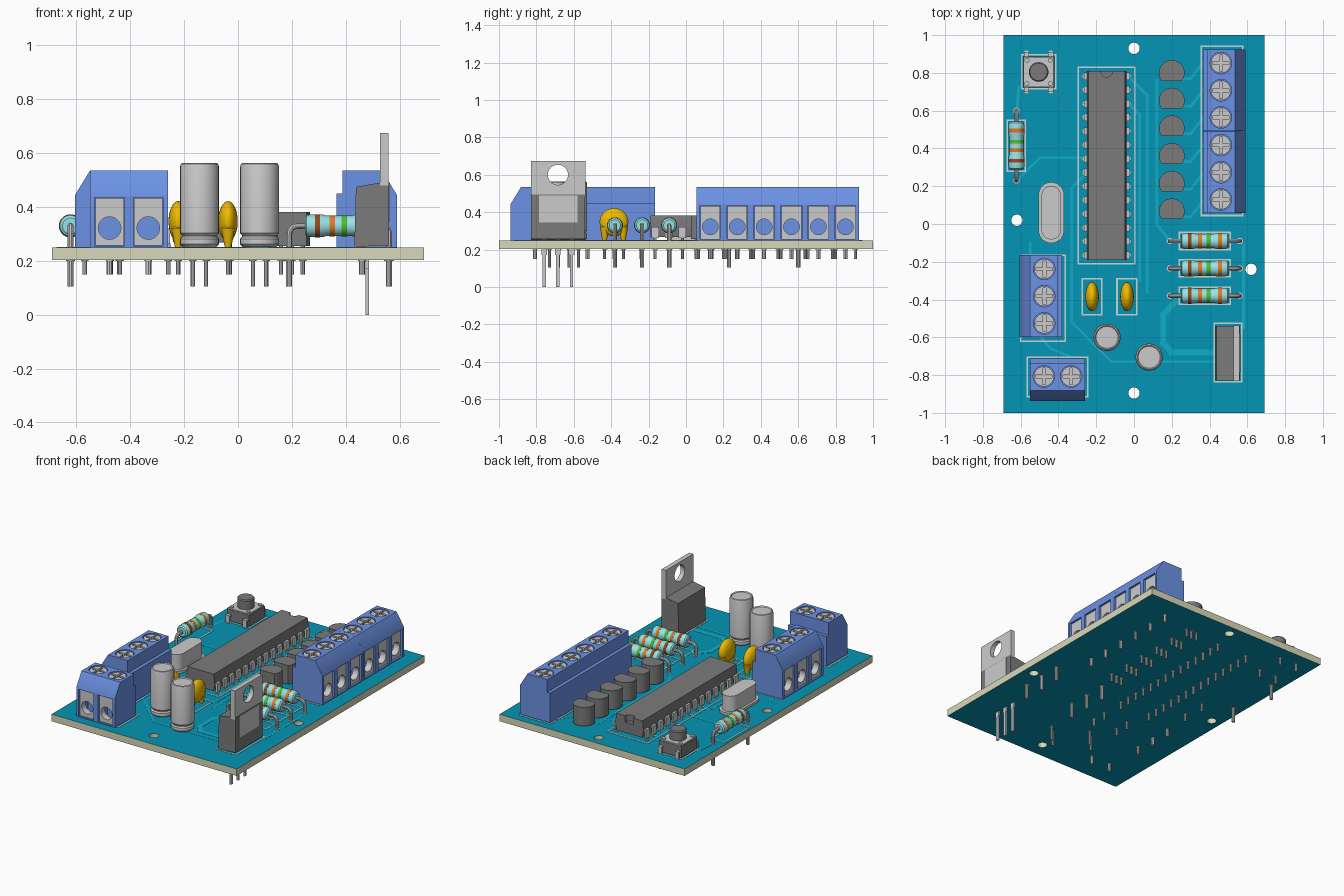
import bpy, bmesh, math
from mathutils import Matrix, Vector

if "Cube" in bpy.data.objects:
    bpy.data.objects.remove(bpy.data.objects["Cube"])

TOP, BOT = 0.25, 0.203
COLORS = {"teal": (13, 148, 180), "edge": (216, 216, 186), "trace": (22, 172, 198), "silk": (205, 215, 212),
          "blue": (108, 145, 228), "yellow": (238, 186, 8), "dark": (122, 122, 122), "cyan": (150, 226, 230),
          "brown": (150, 75, 35), "orange": (225, 120, 40), "green": (80, 190, 50), "pad": (205, 205, 190)}


def mat(name):
    m = bpy.data.materials.get(name) or bpy.data.materials.new(name)
    m.diffuse_color = [(c / 255) ** 2.2 for c in COLORS[name]] + [1]
    m.use_nodes = True
    m.node_tree.nodes["Principled BSDF"].inputs["Base Color"].default_value = m.diffuse_color
    return m


def at(axis, a, b, h):
    return Vector({"x": (h, a, b), "y": (a, h, b), "z": (a, b, h)}[axis])


def prism(bm, pts, h0, h1, axis="z"):
    lo = [bm.verts.new(at(axis, a, b, h0)) for a, b in pts]
    hi = [bm.verts.new(at(axis, a, b, h1)) for a, b in pts]
    bm.faces.new(lo[::-1])
    bm.faces.new(hi)
    for i in range(len(pts)):
        j = (i + 1) % len(pts)
        bm.faces.new((lo[i], lo[j], hi[j], hi[i]))


def box(bm, x0, x1, y0, y1, z0, z1):
    prism(bm, [(x0, y0), (x1, y0), (x1, y1), (x0, y1)], z0, z1)


def lathe(bm, prof, o=(0, 0, 0), axis="z", n=32):
    rings = [[bm.verts.new(Vector(o) + at(axis, r * math.cos(math.tau * i / n), r * math.sin(math.tau * i / n), h))
              for i in range(n if r else 1)] for r, h in prof]
    for p, q in zip(rings, rings[1:]):
        for i in range(n):
            vs = [p[i % len(p)], p[(i + 1) % len(p)], q[(i + 1) % len(q)], q[i % len(q)]]
            bm.faces.new(list(dict.fromkeys(vs)))


def cyl(bm, x, y, z0, z1, r, n=32):
    lathe(bm, [(0, z0), (r, z0), (r, z1), (0, z1)], (x, y, 0), n=n)


def tube(bm, path, r, n=10):
    path, rings = [Vector(p) for p in path], []
    for i, p in enumerate(path):
        t = (path[min(i + 1, len(path) - 1)] - path[max(i - 1, 0)]).normalized()
        s = Vector((0, 1, 0))
        u = t.cross(s)
        rings.append([bm.verts.new(p + r * (s * math.cos(math.tau * k / n) + u * math.sin(math.tau * k / n)))
                      for k in range(n)])
    for a, b in zip(rings, rings[1:]):
        for k in range(n):
            bm.faces.new((a[k], a[(k + 1) % n], b[(k + 1) % n], b[k]))
    bm.faces.new(rings[0])
    bm.faces.new(rings[-1])


def strip(bm, pts, w, z1):
    for a, b in zip(pts, pts[1:]):
        a, b = Vector(a), Vector(b)
        d = (b - a).normalized() * w / 2
        s = Vector((-d.y, d.x))
        prism(bm, [a - d - s, b + d - s, b + d + s, a - d + s], TOP - 0.002, z1)


def finish(name, bm, color=None, cutter=None, M=None):
    def mesh_obj(b, nm):
        bmesh.ops.recalc_face_normals(b, faces=b.faces)
        me = bpy.data.meshes.new(nm)
        b.to_mesh(me)
        ob = bpy.data.objects.new(nm, me)
        bpy.context.collection.objects.link(ob)
        return ob
    ob = mesh_obj(bm, name)
    bpy.ops.object.select_all(action="DESELECT")
    ob.select_set(True)
    bpy.context.view_layer.objects.active = ob
    if cutter:
        c = mesh_obj(cutter, "cutter")
        c.hide_render = True
        m = ob.modifiers.new("cut", "BOOLEAN")
        m.operation, m.solver, m.object = "DIFFERENCE", "EXACT", c
        bpy.ops.object.modifier_apply(modifier="cut")
        bpy.data.objects.remove(c)
    if M:
        ob.data.transform(M)
    if color:
        ob.data.materials.clear()
        ob.data.materials.append(mat(color))
    bpy.ops.object.shade_smooth_by_angle(angle=math.radians(35))
    return ob


new = bmesh.new
pads = new()


def pin(bm, x, y, z1=TOP, z0=0.15, r=0.008):
    cyl(bm, x, y, z0, z1, r, 8)
    cyl(pads, x, y, BOT - 0.003, TOP + 0.002, 0.014, 12)


# circuit board with mounting holes
bm, cut = new(), new()
box(bm, -0.69, 0.69, -1, 1, BOT, TOP)
for x, y in [(0, 0.93), (0, -0.895), (-0.62, 0.02), (0.62, -0.24)]:
    cyl(cut, x, y, 0.1, 0.4, 0.03)
board = finish("circuit_board", bm, "edge", cut)
board.data.materials.append(mat("teal"))
for p in board.data.polygons:
    p.material_index = int(abs(p.normal.z) > 0.5)

# terminal blocks (local front is -y, screws on y = 0)
def terminal(name, x, y, n, angle):
    M = Matrix.Translation((x, y, TOP)) @ Matrix.Rotation(math.radians(angle), 4, "Z")
    body, slots, metal, holes, pins = new(), new(), new(), new(), new()
    w, px = n * 0.1445 / 2, [(i - (n - 1) / 2) * 0.144 for i in range(n)]
    prism(body, [(-0.13, 0), (-0.13, 0.195), (-0.075, 0.285), (0.072, 0.285), (0.072, 0.2), (0.095, 0.2),
                 (0.095, 0)], -w, w, "x")
    for u in px:
        box(slots, u - 0.055, u + 0.055, -0.2, -0.03, 0.006, 0.186)
        cyl(slots, u, 0, 0.25, 0.4, 0.057)
        box(metal, u - 0.053, u + 0.053, -0.118, -0.075, 0.007, 0.184)
        lathe(holes, [(0, -0.2), (0.042, -0.2), (0.042, -0.05), (0, -0.05)], (u, 0, 0.072), "y")
        cyl(metal, u, 0, 0.245, 0.28, 0.053)
        a, b = 0.044, 0.008
        prism(holes, [(u + p, q) for p, q in [(a, -b), (a, b), (b, b), (b, a), (-b, a), (-b, b), (-a, b), (-a, -b),
                                              (-b, -b), (-b, -a), (b, -a), (b, -b)]], 0.262, 0.35)
        p = M @ Vector((u, 0, 0))
        pin(pins, p.x, p.y, r=0.011)
    finish(name + "_housing", body, "blue", slots, M)
    finish(name + "_clamps_and_screws", metal, None, holes, M)
    finish(name + "_pins", pins)


terminal("power_terminal", -0.405, -0.807, 2, 0)
terminal("input_terminal", -0.475, -0.382, 3, -90)
terminal("output_terminal_rear", 0.46, 0.708, 3, 90)
terminal("output_terminal_front", 0.46, 0.274, 3, 90)

# integrated circuit with notch and two rows of pins
bm, cut, legs = new(), new(), new()
cx = -0.145
prism(bm, [(cx + a, z) for a, z in [(-0.095, 0.268), (-0.105, 0.318), (-0.097, 0.382), (0.097, 0.382),
                                    (0.105, 0.318), (0.095, 0.268)]], -0.19, 0.81, "y")
cyl(cut, cx, 0.81, 0.34, 0.5, 0.032)
finish("chip_body", bm, "dark", cut)
for i in range(14):
    y = 0.783 - i * 0.0729
    for s in (-1, 1):
        x = cx + s * 0.114
        box(legs, min(x, x - s * 0.03), max(x, x - s * 0.03), y - 0.02, y + 0.02, 0.31, 0.322)
        box(legs, x - 0.006, x + 0.006, y - 0.02, y + 0.02, 0.262, 0.322)
        pin(legs, x, y, 0.265)
finish("chip_pins", legs)

# row of six transistors
bm, legs = new(), new()
for i in range(6):
    y = 0.8 - i * 0.1465
    arc = [math.radians(-38 + 256 * k / 24) for k in range(25)]
    prism(bm, [(0.2 + 0.068 * math.cos(t), y + 0.068 * math.sin(t)) for t in arc], 0.256, 0.382)
    for dx in (-0.04, 0, 0.04):
        pin(legs, 0.2 + dx, y, 0.26)
finish("transistor_bodies", bm, "dark")
finish("transistor_pins", legs)

# resistors lying on bent leads
def resistor(name, x, y, angle):
    M = Matrix.Translation((x, y, 0.33)) @ Matrix.Rotation(math.radians(angle), 4, "Z")
    body, leads = new(), new()
    half = [(0, 0.127), (0.03, 0.127), (0.039, 0.12), (0.042, 0.108), (0.042, 0.06), (0.038, 0.048)]
    lathe(body, half + [(r, -h) for r, h in half[::-1]], axis="x")
    for s in (-1, 1):
        bend = [(s * (0.155 + 0.03 * math.sin(t)), 0, 0.03 * math.cos(t) - 0.03) for t in
                [math.pi / 2 * k / 6 for k in range(7)]]
        tube(leads, [(s * 0.12, 0, 0)] + bend + [(s * 0.185, 0, -0.225)], 0.0115)
        p = M @ Vector((s * 0.185, 0, 0))
        cyl(pads, p.x, p.y, BOT - 0.003, TOP + 0.002, 0.017, 12)
    finish(name + "_body", body, "cyan", M=M)
    finish(name + "_leads", leads, M=M)
    for k, (h, r, c) in enumerate([(-0.08, 0.043, "brown"), (-0.025, 0.039, "orange"),
                                   (0.02, 0.039, "green"), (0.08, 0.043, "orange")]):
        band = new()
        lathe(band, [(0, h - 0.01), (r, h - 0.01), (r, h + 0.01), (0, h + 0.01)], axis="x")
        finish(f"{name}_band_{k}", band, c, M=M)


for i in range(3):
    resistor(f"resistor_{i}", 0.375, -0.09 - i * 0.145, 0)
resistor("resistor_left", -0.622, 0.415, 90)

# electrolytic capacitors: can with crimp groove and raised rim
cans, legs = new(), new()
for x, y in [(-0.143, -0.6), (0.08, -0.705)]:
    lathe(cans, [(0, 0.252), (0.062, 0.252), (0.072, 0.262), (0.072, 0.282), (0.065, 0.289), (0.065, 0.295),
                 (0.072, 0.303), (0.072, 0.55), (0.069, 0.56), (0.063, 0.564), (0.058, 0.558), (0, 0.558)], (x, y, 0))
    for s in (-0.035, 0.035):
        pin(legs, x + s * 0.7, y + s * 0.7, 0.26, 0.105)
finish("electrolytic_cans", cans)
finish("electrolytic_leads", legs)

# ceramic disc capacitors
discs, legs = new(), new()
for x in (-0.222, -0.037):
    bmesh.ops.create_uvsphere(discs, u_segments=28, v_segments=16, radius=1,
                              matrix=Matrix.Translation((x, -0.385, 0.347)) @ Matrix.Diagonal((0.036, 0.077, 0.075, 1)))
    for s in (-0.05, 0.05):
        lathe(discs, [(0, 0.252), (0.012, 0.252), (0.017, 0.275), (0.025, 0.32), (0.012, 0.345), (0, 0.35)],
              (x, -0.385 + s, 0), n=16)
        pin(legs, x, -0.385 + s, 0.256)
finish("ceramic_discs", discs, "yellow")
finish("ceramic_leads", legs)

# crystal oscillator can with base flange
def stadium(x, y, r, straight):
    return [(x + r * math.cos(t), y + r * math.sin(t) + (straight if k < 13 else -straight))
            for k, t in enumerate([math.pi * j / 12 for j in range(13)] + [math.pi + math.pi * j / 12 for j in range(13)])]


bm = new()
prism(bm, stadium(-0.438, 0.06, 0.068, 0.094), 0.252, 0.268)
prism(bm, stadium(-0.438, 0.06, 0.052, 0.09), 0.268, 0.372)
for y in (-0.02, 0.14):
    pin(bm, -0.438, y, 0.26)
finish("crystal_can", bm)

# push button
bx, by = -0.505, 0.805
base, plate, cap = new(), new(), new()
box(base, bx - 0.083, bx + 0.083, by - 0.083, by + 0.083, 0.255, 0.33)
box(plate, bx - 0.08, bx + 0.08, by - 0.08, by + 0.08, 0.33, 0.338)
for sx in (-1, 1):
    for sy in (-1, 1):
        cyl(plate, bx + sx * 0.062, by + sy * 0.062, 0.338, 0.346, 0.013, 16)
        x, y = bx + sx * 0.064, by + sy * 0.1
        box(plate, x - 0.014, x + 0.014, min(y, y - sy * 0.025), max(y, y - sy * 0.025), 0.29, 0.3)
        box(plate, x - 0.014, x + 0.014, y - 0.005, y + 0.005, 0.22, 0.3)
        pin(plate, x, y)
lathe(cap, [(0, 0.335), (0.052, 0.335), (0.052, 0.395), (0.046, 0.402), (0, 0.402)], (bx, by, 0))
finish("button_base", base, "dark")
finish("button_plate_and_pins", plate)
finish("button_cap", cap, "dark")

# voltage regulator with drilled heat tab
body, tab, cut, legs = new(), new(), new(), new()
prism(body, [(0.432, 0.252), (0.438, 0.475), (0.525, 0.49), (0.56, 0.495), (0.56, 0.258)], -0.828, -0.54, "y")
box(tab, 0.527, 0.558, -0.83, -0.538, 0.48, 0.675)
lathe(cut, [(0, 0.45), (0.054, 0.45), (0.054, 0.65), (0, 0.65)], (0, -0.685, 0.6), "x")
finish("regulator_body", body, "dark")
finish("regulator_tab", tab, None, cut)
box(legs, 0.55, 0.563, -0.787, -0.58, 0.345, 0.49)
for y in (-0.758, -0.685, -0.612):
    box(legs, 0.474, 0.486, y - 0.015, y + 0.015, 0.17, 0.26)
    box(legs, 0.474, 0.486, y - 0.009, y + 0.009, 0, 0.17)
finish("regulator_legs_and_back_plate", legs)

# copper traces
bm = new()
for i in range(6):
    y = 0.8 - i * 0.1465
    strip(bm, [(0.26, y - 0.03), (0.3, y - 0.03), (0.37, y + 0.06)], 0.014, TOP + 0.001)
strip(bm, [(0.22, -0.41), (0.155, -0.48), (0.155, -0.63), (0.2, -0.68), (0.43, -0.68)], 0.03, TOP + 0.001)
for pts in [[(-0.62, 0.61), (-0.61, 0.72), (-0.57, 0.75)], [(-0.62, 0.23), (-0.5, 0.35), (-0.27, 0.35)],
            [(-0.27, 0.25), (-0.33, 0.19), (-0.33, -0.52), (-0.12, -0.73), (0.43, -0.73)],
            [(0.56, -0.09), (0.58, -0.11), (0.58, -0.55)], [(-0.53, -0.56), (-0.44, -0.66), (-0.34, -0.7)],
            [(0.12, 0.76), (0.12, 0.0), (0.19, -0.09)], [(-0.03, 0.64), (0.03, 0.58), (0.03, -0.3)],
            [(-0.03, 0.78), (0.07, 0.68), (0.07, -0.36)], [(-0.55, -0.1), (-0.55, -0.2)]]:
    strip(bm, pts, 0.014, TOP + 0.001)
finish("copper_traces", bm, "trace")
finish("solder_pads", pads, "pad")

# printed component outlines
bm = new()
for x0, x1, y0, y1 in [(-0.295, 0.005, -0.21, 0.83), (0.355, 0.575, 0.045, 0.94), (-0.6, -0.365, -0.62, -0.165),
                       (-0.565, -0.245, -0.915, -0.705), (-0.275, -0.17, -0.48, -0.29), (-0.09, 0.015, -0.48, -0.29),
                       (0.24, 0.51, -0.135, -0.045), (0.24, 0.51, -0.28, -0.19), (0.24, 0.51, -0.425, -0.335),
                       (-0.67, -0.575, 0.28, 0.55), (0.425, 0.57, -0.835, -0.525), (-0.595, -0.415, 0.715, 0.895)]:
    strip(bm, [(x0, y0), (x1, y0), (x1, y1), (x0, y1), (x0, y0)], 0.008, TOP + 0.002)
finish("printed_outlines", bm, "silk")
